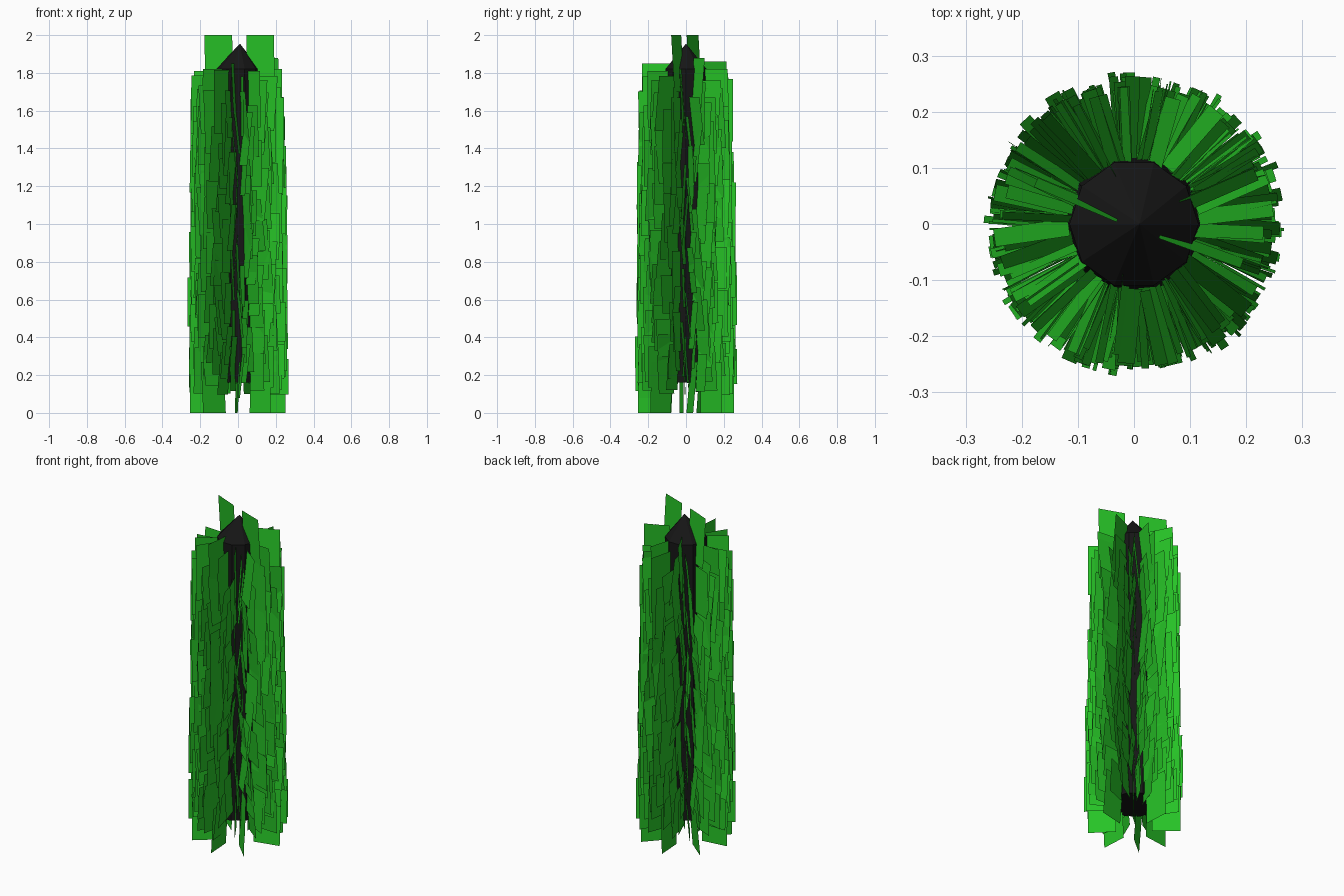
import bpy, bmesh, math, random
from mathutils import Vector

if "Cube" in bpy.data.objects:
    bpy.data.objects.remove(bpy.data.objects["Cube"])

random.seed(7)


def material(name, color):
    m = bpy.data.materials.new(name)
    m.diffuse_color = color
    m.use_nodes = True
    m.node_tree.nodes["Principled BSDF"].inputs["Base Color"].default_value = m.diffuse_color
    return m


def finish(bm, name, mat):
    me = bpy.data.meshes.new(name)
    bm.to_mesh(me)
    bm.free()
    me.materials.append(mat)
    ob = bpy.data.objects.new(name, me)
    bpy.context.collection.objects.link(ob)
    return ob


def card(bm, angle, r0, r1, z0, z1, yaw=0.0, lean=0.0):
    """Upright leaf card standing out from the core, twisted by yaw and leaning sideways."""
    out = Vector((math.cos(angle), math.sin(angle), 0))
    d = Vector((math.cos(angle + yaw), math.sin(angle + yaw), 0))
    side = Vector((-d.y, d.x, 0)) * lean * (z1 - z0) / 2
    a, b = out * r0, out * r0 + d * (r1 - r0)
    lo, hi = Vector((0, 0, z0)), Vector((0, 0, z1))
    bm.faces.new([bm.verts.new(p) for p in
                  (a + lo - side, b + lo - side, b + hi + side, a + hi + side)])


# dark inner core: faceted column with a pointed cap
SIDES = 10
bm = bmesh.new()
rings = []
for r, z in ((0.135, 0.16), (0.125, 0.9), (0.115, 1.82)):
    rings.append([bm.verts.new((r * math.cos(2 * math.pi * i / SIDES),
                                r * math.sin(2 * math.pi * i / SIDES), z))
                  for i in range(SIDES)])
tip = bm.verts.new((0.01, 0, 1.955))
for i in range(SIDES):
    j = (i + 1) % SIDES
    for lo, hi in zip(rings, rings[1:]):
        bm.faces.new((lo[i], lo[j], hi[j], hi[i]))
    bm.faces.new((rings[-1][i], rings[-1][j], tip))
bm.faces.new(rings[0][::-1])
finish(bm, "inner_core", material("core_dark", (0.008, 0.008, 0.008, 1)))

# foliage cards, smaller and denser toward the bottom
bm = bmesh.new()
COUNT = 330
for i in range(COUNT):
    t = ((i + 0.5) / COUNT) ** 1.15
    ang = i * math.pi * (3 - math.sqrt(5)) + random.uniform(-0.12, 0.12)
    h = (0.21 + 0.09 * t) * random.uniform(0.85, 1.15)
    zc = 0.19 + t * 1.46
    r1 = 0.265 - 0.02 * t + random.uniform(-0.015, 0.012)
    w = random.uniform(0.13, 0.155)
    card(bm, ang, r1 - w, r1, zc - h / 2, zc + h / 2,
         random.uniform(-0.15, 0.15), random.uniform(-0.12, 0.12))

# lowest cards touching the ground
for deg in (8, 50, 92, 140, 188, 225, 268, 310):
    card(bm, math.radians(deg), 0.10, 0.255, 0.0, 0.27,
         random.uniform(-0.1, 0.1), random.uniform(-0.1, 0.1))

# shoulder cards around the cap
for deg, top in ((20, 1.88), (70, 1.82), (115, 1.86), (175, 1.81),
                 (215, 1.82), (262, 1.85), (300, 1.81), (350, 1.82)):
    card(bm, math.radians(deg), 0.09, 0.235, top - 0.3, top,
         random.uniform(-0.1, 0.1), random.uniform(-0.1, 0.1))

# two topmost cards beside the tip
card(bm, math.radians(157), 0.03, 0.19, 1.70, 2.0, 0, 0.06)
card(bm, math.radians(-20), 0.05, 0.205, 1.70, 2.0, 0, -0.06)
finish(bm, "foliage_cards", material("leaf_green", (0.02, 0.55, 0.02, 1)))
